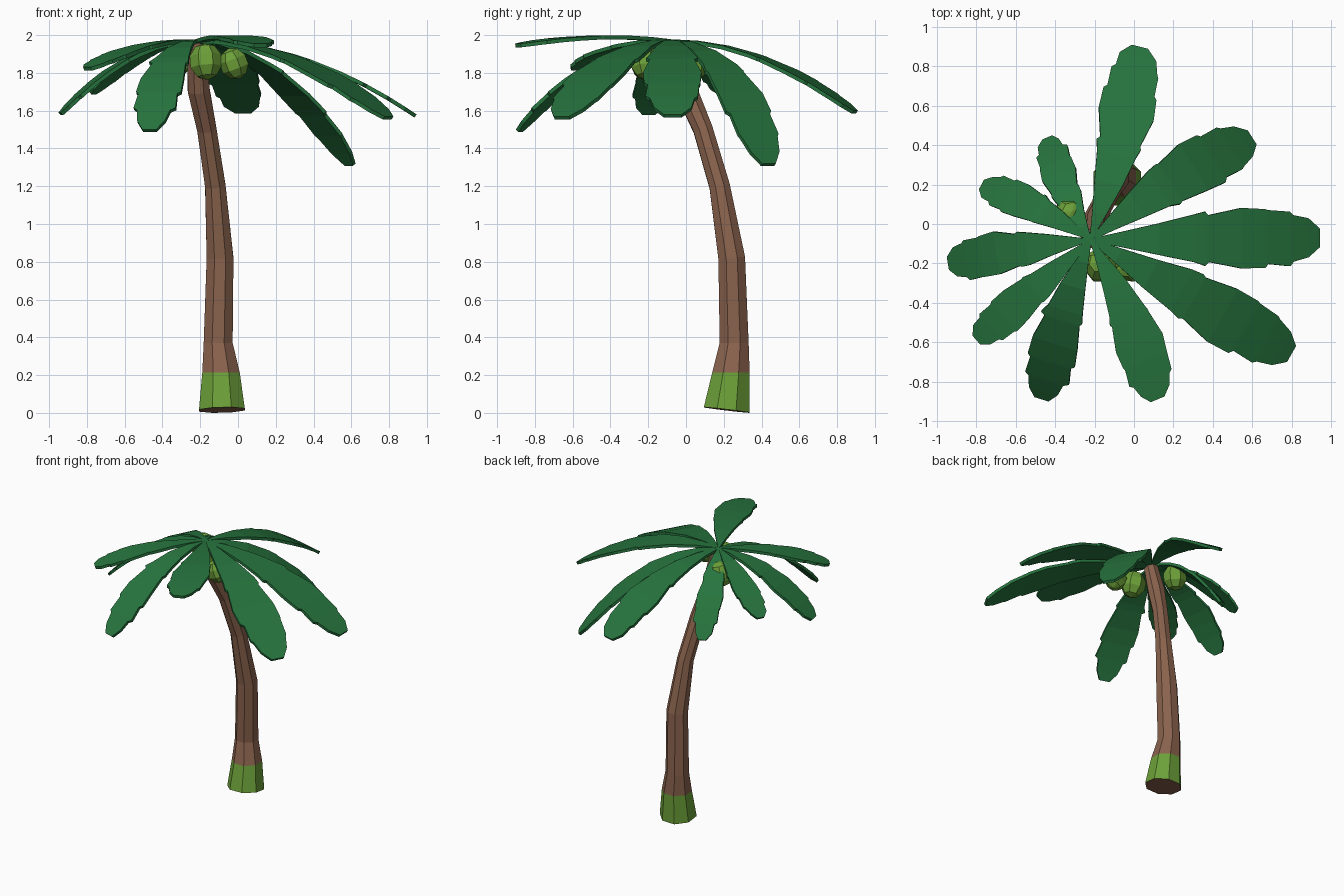
import bpy, bmesh, math, random
from mathutils import Vector

if "Cube" in bpy.data.objects:
    bpy.data.objects.remove(bpy.data.objects["Cube"])

random.seed(4)


def material(name, rgb):
    m = bpy.data.materials.new(name)
    m.diffuse_color = (*rgb, 1)
    m.use_nodes = True
    m.node_tree.nodes["Principled BSDF"].inputs["Base Color"].default_value = m.diffuse_color
    return m


LEAF = material("leaf green", (0.020, 0.175, 0.048))
BARK = material("bark brown", (0.255, 0.125, 0.075))
MOSS = material("light green", (0.150, 0.350, 0.040))


def finish(name, bm, mats):
    me = bpy.data.meshes.new(name)
    bm.to_mesh(me)
    bm.free()
    for m in mats:
        me.materials.append(m)
    ob = bpy.data.objects.new(name, me)
    bpy.context.collection.objects.link(ob)
    return ob


# Trunk: eight-sided rings swept along a leaning path (x, y, z, radius)
PATH = [(-.085, .215, .02, .125), (-.09, .238, .215, .102), (-.105, .255, .37, .079),
        (-.095, .242, .82, .073), (-.12, .178, 1.2, .056), (-.165, .09, 1.5, .053),
        (-.208, .0, 1.71, .06), (-.22, -.075, 1.94, .05)]
SIDES = 8
bm = bmesh.new()
rings = []
for i, (x, y, z, r) in enumerate(PATH):
    a, b = PATH[max(i - 1, 0)], PATH[min(i + 1, len(PATH) - 1)]
    axis = (Vector(b[:3]) - Vector(a[:3])).normalized()
    if i == 1:
        axis = Vector((0, 0, 1))  # level edge of the mossy foot
    u = Vector((0, 1, 0)).cross(axis).normalized()
    v = axis.cross(u)
    ring = []
    for k in range(SIDES):
        t = math.tau * (k + 0.5) / SIDES
        ring.append(bm.verts.new(Vector((x, y, z)) + r * 1.05 * (u * math.cos(t) + v * math.sin(t))))
    rings.append(ring)
for i in range(len(rings) - 1):
    for k in range(SIDES):
        n = (k + 1) % SIDES
        f = bm.faces.new((rings[i][k], rings[i][n], rings[i + 1][n], rings[i + 1][k]))
        f.material_index = 1 if i == 0 else 0
bm.faces.new(rings[0][::-1])
bm.faces.new(rings[-1])
low = min(v.co.z for v in bm.verts)
for v in rings[0]:
    v.co.z -= low
finish("trunk", bm, [BARK, MOSS])

# Leaves: flat jagged blades arching from one hub
HUB = Vector((-.22, -.08, 1.978))
PROFILE = [(.0, .04), (.14, .26), (.3, .52), (.45, .76), (.5, .86), (.515, .78), (.66, 1.0),
           (.76, 1.0), (.775, .9), (.87, .92), (.885, .78), (.95, .66), (1, .3)]


def leaf(name, tip, half, rise=0.0, bow=0.0):
    tip = Vector(tip)
    d = tip - HUB
    side = Vector((-d.y, d.x, 0)).normalized()
    bm = bmesh.new()
    rows = []
    for t, w in PROFILE:
        p = HUB + d * t
        p.z = HUB.z + rise * t + (d.z - rise) * t * t
        p += side * bow * math.sin(math.pi * t)
        ts = [0, 0]
        if 0.4 < t < 1:
            ts = [random.uniform(-.06, .04) for _ in ts]
        rows.append((bm.verts.new(p + side * half * (w + ts[0])),
                     bm.verts.new(p - side * half * (w + ts[1]))))
    for (a, b), (c, e) in zip(rows, rows[1:]):
        bm.faces.new((a, b, e, c))
    ob = finish(name, bm, [LEAF])
    s = ob.modifiers.new("thickness", "SOLIDIFY")
    s.thickness = 0.02
    s.offset = -1


LEAVES = [((.03, .90, 1.60), .14, 0, -.02), ((.60, .44, 1.32), .14, 0, .03),
          ((.945, -.07, 1.58), .155, 0, 0), ((.80, -.66, 1.57), .155, 0, 0),
          ((.12, -.89, 1.955), .125, .10, .03), ((-.47, -.89, 1.50), .125, 0, -.02),
          ((-.80, -.59, 1.83), .10, .02, 0), ((-.945, -.20, 1.59), .11, 0, -.01),
          ((-.775, .20, 1.70), .09, 0, -.02), ((-.44, .44, 1.53), .09, 0, .02)]
for i, (tip, half, rise, bow) in enumerate(LEAVES):
    leaf(f"leaf_{i + 1}", tip, half, rise, bow)

# Coconuts: faceted nuts hanging under the crown
NUTS = [((-.17, -.21, 1.86), .09), ((-.02, -.22, 1.85), .078), ((-.33, .05, 1.86), .085)]
for i, (c, r) in enumerate(NUTS):
    bm = bmesh.new()
    bmesh.ops.create_uvsphere(bm, u_segments=7, v_segments=5, radius=r)
    ob = finish(f"coconut_{i + 1}", bm, [MOSS])
    ob.location = c
    ob.scale = (1, 1, 1.1)
    out = Vector(c) - HUB
    ob.rotation_euler = (out.y * 1.5, -out.x * 1.5, i * 0.8)
